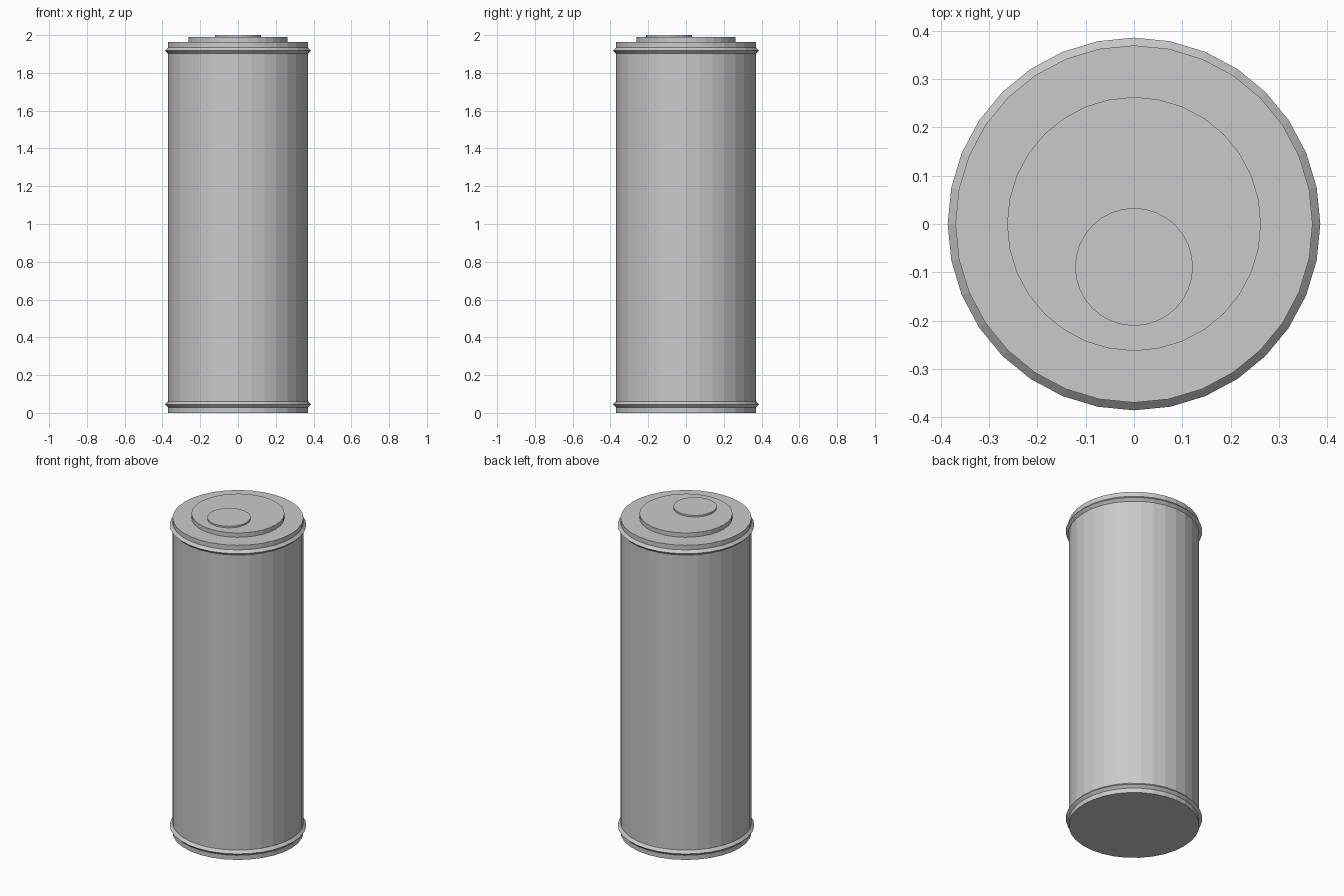
import bpy

SIDES = 32

cube = bpy.data.objects.get("Cube")
if cube:
    bpy.data.objects.remove(cube, do_unlink=True)

# One plain grey for every part
grey = bpy.data.materials.new("light_grey")
grey.use_nodes = True
colour = (0.59, 0.59, 0.59, 1)
grey.diffuse_color = colour
grey.node_tree.nodes["Principled BSDF"].inputs["Base Color"].default_value = colour


def finish(name):
    obj = bpy.context.object
    obj.name = name
    obj.data.materials.clear()
    obj.data.materials.append(grey)
    return obj


def disc(name, radius, bottom, top, y=0):
    bpy.ops.mesh.primitive_cylinder_add(
        vertices=SIDES, radius=radius, depth=top - bottom,
        location=(0, y, (bottom + top) / 2))
    return finish(name)


def ring(name, z):
    # Diamond-section band, half sunk into the body
    bpy.ops.mesh.primitive_torus_add(
        major_segments=SIDES, minor_segments=4,
        major_radius=0.37, minor_radius=0.016, location=(0, 0, z))
    return finish(name)


# Can body with its stepped lid and off-centre cap
disc("body", 0.37, 0, 1.963)
disc("lid_step", 0.263, 1.963, 1.99)
disc("offset_cap", 0.122, 1.99, 2.0, y=-0.089)

# Raised seams near both ends
ring("lower_seam", 0.045)
ring("upper_seam", 1.918)
